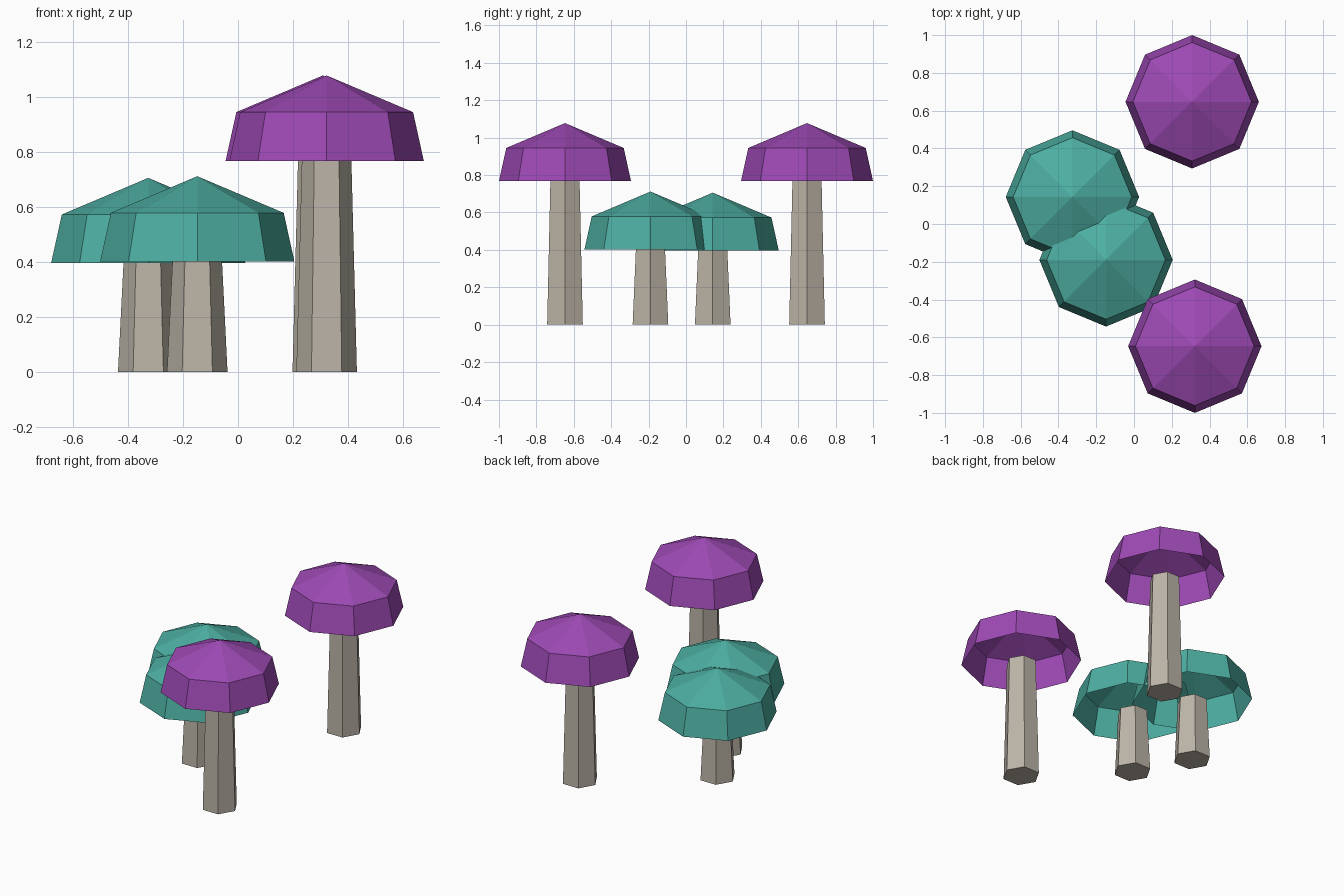
import bpy
import bmesh
from math import cos, sin, tau

cube = bpy.data.objects.get("Cube")
if cube:
    bpy.data.objects.remove(cube, do_unlink=True)


def make_material(name, rgb):
    mat = bpy.data.materials.new(name)
    mat.use_nodes = True
    mat.diffuse_color = (*rgb, 1)
    mat.node_tree.nodes["Principled BSDF"].inputs["Base Color"].default_value = (*rgb, 1)
    return mat


purple = make_material("purple", (0.34, 0.068, 0.46))
teal = make_material("teal", (0.073, 0.42, 0.355))
stone = make_material("warm grey", (0.50, 0.455, 0.385))


def lathe(name, sides, profile, location, material, closed=False):
    """Flat-sided revolved part; a zero radius makes a single tip vertex."""
    bm = bmesh.new()
    rings = []
    for r, z in profile:
        count = sides if r else 1
        rings.append([bm.verts.new((r * cos(tau * i / sides), r * sin(tau * i / sides), z))
                      for i in range(count)])
    for low, high in zip(rings, rings[1:]):
        for i in range(sides):
            j = (i + 1) % sides
            top = [high[j], high[i]] if len(high) > 1 else [high[0]]
            bm.faces.new([low[i], low[j], *top])
    if closed:
        bm.faces.new(rings[0][::-1])
        bm.faces.new(rings[-1])
    mesh = bpy.data.meshes.new(name)
    bm.to_mesh(mesh)
    bm.free()
    mesh.materials.append(material)
    obj = bpy.data.objects.new(name, mesh)
    obj.location = location
    bpy.context.collection.objects.link(obj)
    return obj


def mushroom(name, x, y, rim, material):
    # Tapered six-sided stem ending at the cap rim
    lathe(name + "_stem", 6, [(0.11, 0), (0.09, rim)], (x, y, 0), stone, closed=True)
    # Hollow eight-sided cap: sloped wall and shallow pointed roof
    lathe(name + "_cap", 8, [(0.353, 0), (0.314, 0.177), (0, 0.31)], (x, y, rim), material)


mushroom("front_tall_mushroom", 0.322, -0.647, 0.768, purple)
mushroom("back_tall_mushroom", 0.308, 0.647, 0.768, purple)
mushroom("front_short_mushroom", -0.148, -0.19, 0.402, teal)
mushroom("back_short_mushroom", -0.326, 0.143, 0.396, teal)
